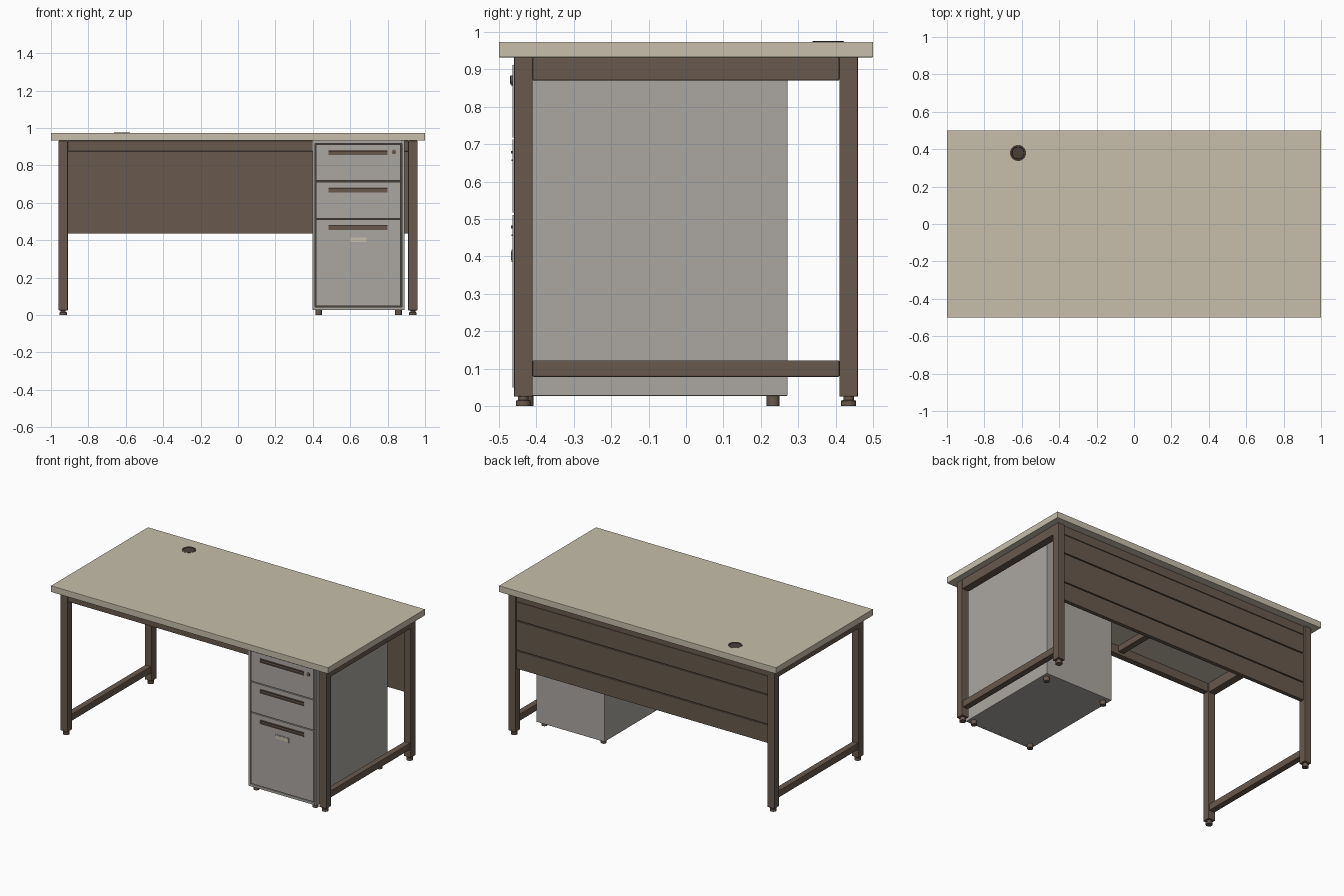
import bpy, bmesh, math

if "Cube" in bpy.data.objects:
    bpy.data.objects.remove(bpy.data.objects["Cube"])


def material(name, rgb):
    m = bpy.data.materials.new(name)
    m.diffuse_color = (*rgb, 1)
    m.use_nodes = True
    m.node_tree.nodes["Principled BSDF"].inputs["Base Color"].default_value = m.diffuse_color
    return m


BEIGE = material("beige_laminate", (0.57, 0.52, 0.41))
BROWN = material("brown_metal", (0.14, 0.10, 0.075))
GREY = material("grey_metal", (0.41, 0.39, 0.36))
DARK = material("dark_plastic", (0.07, 0.05, 0.04))


def finish(name, bm, mat, bevel=0.0):
    me = bpy.data.meshes.new(name)
    bm.to_mesh(me)
    bm.free()
    ob = bpy.data.objects.new(name, me)
    bpy.context.collection.objects.link(ob)
    me.materials.append(mat)
    if bevel:
        mod = ob.modifiers.new("bevel", 'BEVEL')
        mod.width = bevel
        mod.segments = 2
        mod.limit_method = 'ANGLE'
    return ob


def box(name, x, y, z, mat, bevel=0.0):
    """Box from (min, max) ranges on each axis."""
    bm = bmesh.new()
    bmesh.ops.create_cube(bm, size=1)
    for v in bm.verts:
        for i, (a, b) in enumerate((x, y, z)):
            v.co[i] = (a + b) / 2 + v.co[i] * (b - a)
    return finish(name, bm, mat, bevel)


def lathe(name, profile, loc, mat, axis='Z', sides=24):
    """Spin a (radius, height) profile about its axis."""
    bm = bmesh.new()
    verts = [bm.verts.new((r, 0, h)) for r, h in profile]
    edges = [bm.edges.new(p) for p in zip(verts, verts[1:])]
    bmesh.ops.spin(bm, geom=verts + edges, cent=(0, 0, 0), axis=(0, 0, 1),
                   angle=math.tau, steps=sides)
    bmesh.ops.remove_doubles(bm, verts=bm.verts, dist=1e-5)
    bmesh.ops.recalc_face_normals(bm, faces=bm.faces)
    ob = finish(name, bm, mat)
    ob.location = loc
    if axis == 'Y':
        ob.rotation_euler.x = math.pi / 2
    bpy.context.view_layer.objects.active = ob
    ob.select_set(True)
    bpy.ops.object.shade_smooth_by_angle(angle=math.radians(35))
    ob.select_set(False)
    return ob


# Worktop and cable grommet
box("worktop", (-1, 1), (-0.5, 0.5), (0.932, 0.973), BEIGE, 0.002)
lathe("cable_grommet", [(0, 0.0005), (0.031, 0.0005), (0.033, 0.0025), (0.040, 0.0025),
                        (0.043, 0.001), (0.043, -0.004), (0, -0.004)],
      (-0.62, 0.38, 0.973), DARK, sides=32)

# End frames: legs, levelling feet and side rails
foot = [(0, 0), (0.020, 0), (0.020, 0.014), (0.014, 0.016), (0.014, 0.03), (0, 0.03)]
for s, side in ((-1, "left"), (1, "right")):
    x = sorted((s * 0.91, s * 0.96))
    for t, end in ((-1, "front"), (1, "back")):
        y = sorted((t * 0.41, t * 0.46))
        box(f"{end}_{side}_leg", x, y, (0.025, 0.932), BROWN, 0.003)
        lathe(f"{end}_{side}_leg_foot", foot, (s * 0.935, t * 0.435, 0), BROWN)
    box(f"{side}_top_rail", x, (-0.41, 0.41), (0.87, 0.932), BROWN, 0.003)
    box(f"{side}_bottom_rail", sorted((s * 0.915, s * 0.955)), (-0.41, 0.41),
        (0.078, 0.122), BROWN, 0.003)

# Long rails and the cross support under the top
box("front_rail", (-0.91, 0.398), (-0.455, -0.415), (0.875, 0.932), BROWN, 0.003)
box("back_rail", (-0.91, 0.91), (0.412, 0.452), (0.875, 0.932), BROWN, 0.003)
box("cross_support", (-0.27, -0.23), (-0.415, 0.412), (0.892, 0.932), BROWN, 0.002)

# Modesty panel: flat inside, slatted outside
box("modesty_panel", (-0.91, 0.91), (0.425, 0.44), (0.437, 0.875), BROWN)
for i, z in enumerate(((0.437, 0.553), (0.559, 0.747), (0.753, 0.873))):
    box(f"modesty_slat_{i + 1}", (-0.91, 0.91), (0.438, 0.45), z, BROWN, 0.002)

# Drawer pedestal body with a raised frame around the drawers
box("pedestal_body", (0.398, 0.89), (-0.445, 0.272), (0.027, 0.932), GREY, 0.003)
for name, x, z in (("left", (0.398, 0.412), (0.027, 0.932)),
                   ("right", (0.876, 0.89), (0.027, 0.932)),
                   ("bottom", (0.412, 0.876), (0.027, 0.043)),
                   ("top", (0.412, 0.876), (0.917, 0.932))):
    box(f"pedestal_{name}_trim", x, (-0.46, -0.443), z, GREY, 0.001)
box("drawer_gap_shadow", (0.412, 0.876), (-0.447, -0.444), (0.043, 0.917), DARK)

for x in (0.431, 0.858):
    for y in (-0.425, 0.233):
        lathe("pedestal_foot", [(0, 0), (0.0175, 0), (0.0175, 0.03), (0, 0.03)],
              (x, y, 0), BROWN)

# Drawer fronts, each with a recessed pull
for i, (z0, z1, h) in enumerate(((0.718, 0.912, 0.855), (0.517, 0.712, 0.655),
                                 (0.049, 0.511, 0.455))):
    n = i + 1
    xa, xb, top = 0.485, 0.80, h + 0.027
    # front panel pieces leave a slot for the pull
    box(f"drawer_{n}_lower_front", (0.418, 0.87), (-0.464, -0.446), (z0, h), GREY)
    box(f"drawer_{n}_upper_front", (0.418, 0.87), (-0.464, -0.446), (top, z1), GREY)
    box(f"drawer_{n}_left_front", (0.418, xa), (-0.464, -0.446), (h, top), GREY)
    box(f"drawer_{n}_right_front", (xb, 0.87), (-0.464, -0.446), (h, top), GREY)
    box(f"drawer_{n}_pull_back", (xa, xb), (-0.458, -0.446), (h, top), BROWN)
    box(f"drawer_{n}_pull_lip", (xa, xb), (-0.468, -0.446), (top - 0.007, top), BROWN)
    box(f"drawer_{n}_pull_sill", (xa, xb), (-0.466, -0.446), (h, h + 0.004), BROWN)

# Lock and label holder
lathe("drawer_lock", [(0, 0), (0.012, 0), (0.012, 0.006), (0.009, 0.007), (0, 0.007)],
      (0.834, -0.463, 0.872), BROWN, axis='Y')
box("label_holder", (0.595, 0.693), (-0.467, -0.46), (0.385, 0.418), GREY, 0.001)
box("label_card", (0.600, 0.688), (-0.468, -0.46), (0.390, 0.413), BEIGE)
